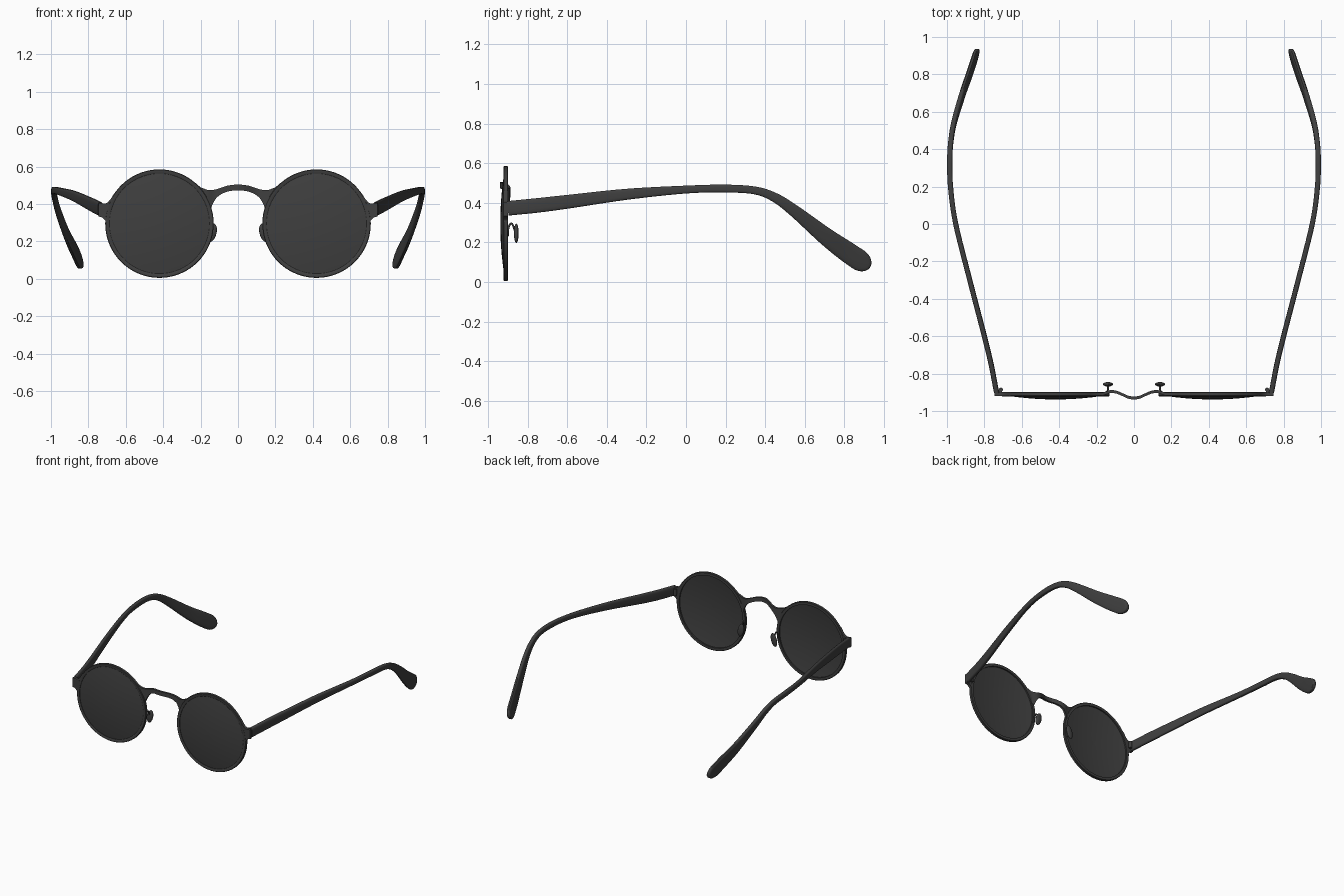
import bpy, bmesh, math
from mathutils import Vector

if "Cube" in bpy.data.objects:
    bpy.data.objects.remove(bpy.data.objects["Cube"])

mat = bpy.data.materials.new("dark grey")
mat.diffuse_color = (0.05, 0.05, 0.05, 1)
mat.use_nodes = True
mat.node_tree.nodes["Principled BSDF"].inputs["Base Color"].default_value = mat.diffuse_color


def finish(name, bm):
    bmesh.ops.recalc_face_normals(bm, faces=bm.faces)
    me = bpy.data.meshes.new(name)
    bm.to_mesh(me)
    bm.free()
    ob = bpy.data.objects.new(name, me)
    bpy.context.collection.objects.link(ob)
    me.materials.append(mat)
    bpy.ops.object.select_all(action='DESELECT')
    ob.select_set(True)
    bpy.context.view_layer.objects.active = ob
    bpy.ops.object.shade_smooth_by_angle(angle=math.radians(40))
    return ob


def loft(name, rings, closed=False):
    """Skin a list of point rings; cap the ends unless the loft is closed."""
    bm = bmesh.new()
    vs = [[bm.verts.new(p) for p in r] for r in rings]
    n = len(vs[0])
    for i in range(len(vs) if closed else len(vs) - 1):
        a, b = vs[i], vs[(i + 1) % len(vs)]
        for j in range(n):
            k = (j + 1) % n
            bm.faces.new((a[j], a[k], b[k], b[j]))
    if not closed:
        bm.faces.new(vs[0])
        bm.faces.new(vs[-1])
    return finish(name, bm)


def smooth_path(pts, steps):
    """Catmull-Rom interpolation of tuples of any length."""
    ps = [Vector(p) for p in pts]
    ps = [2 * ps[0] - ps[1]] + ps + [2 * ps[-1] - ps[-2]]
    out = []
    for a, b, c, d in zip(ps, ps[1:], ps[2:], ps[3:]):
        for i in range(steps):
            t = i / steps
            out.append(0.5 * (2 * b + (c - a) * t + (2 * a - 5 * b + 4 * c - d) * t * t
                              + (3 * b - a - 3 * c + d) * t ** 3))
    return out + [ps[-2]]


def lathe(name, cx, cz, profile, seg=72):
    """Spin an (r, y) closed profile around the y direction."""
    rings = []
    for i in range(seg):
        a = 2 * math.pi * i / seg
        rings.append([(cx + r * math.cos(a), y, cz + r * math.sin(a)) for r, y in profile])
    return loft(name, rings, closed=True)


def plate(name, rows, t):
    """Sheet of thickness 2t from rows of (x, y, top, bottom)."""
    return loft(name, [[(x, y - t, b), (x, y - t, u), (x, y + t, u), (x, y + t, b)]
                       for x, y, u, b in rows])


# Bridge: half outline, mirrored
half = smooth_path([(0, -.931, .504, .473), (.03, -.926, .502, .471), (.06, -.913, .497, .465),
                    (.09, -.9, .487, .453)], 3)
half = [tuple(v) for v in half]
half += [(.115, -.895, .479, .434), (.133, -.897, .475, .405), (.147, -.902, .474, .37),
         (.165, -.908, .476, .39), (.2, -.91, .489, .458), (.235, -.91, .519, .503)]
plate("bridge", [(-x, y, u, b) for x, y, u, b in half[:0:-1]] + half, .008)

# Temple arm centre line: y, z, x, half height
arm = smooth_path([(-.9, .372, .735, .037), (-.75, .387, .764, .037), (-.6, .405, .8, .035),
                   (-.3, .443, .878, .028), (0, .467, .953, .02), (.2, .472, .981, .02),
                   (.35, .462, .985, .02), (.45, .426, .978, .024), (.55, .357, .96, .031),
                   (.7, .235, .915, .044), (.8, .162, .88, .052), (.87, .114, .857, .054)], 6)
# rounded tip
end = arm[-1].copy()
for i in range(1, 8):
    a = math.radians(i * 12)
    d = .072 * math.sin(a)
    arm.append(Vector((end[0] + d * .82, end[1] - d * .57, end[2] - d * .27, .054 * math.cos(a))))

for side, s in (("left", -1), ("right", 1)):
    cx, cz = .42 * s, .295
    # Rim and domed lens
    lathe(side + "_rim", cx, cz, [(.268, -.919), (.271, -.921), (.287, -.921), (.29, -.918),
                                  (.29, -.902), (.287, -.899), (.268, -.899)])
    rs = [.001, .05, .1, .15, .2, .24, .275]
    lathe(side + "_lens", cx, cz, [(r, -.938 + .3 * r * r) for r in rs]
          + [(r, -.931 + .3 * r * r) for r in rs[::-1]])

    # End piece joining rim and arm
    plate(side + "_end_piece", [(x * s, -.91, u, b) for x, u, b in
                                ((.66, .46, .435), (.68, .428, .37), (.695, .41, .27),
                                 (.71, .402, .312), (.725, .402, .328), (.745, .404, .333))], .0105)

    # Temple arm with rounded oblong section
    rings = []
    for i, (y, z, x, h) in enumerate(arm):
        p, q = arm[max(i - 1, 0)], arm[min(i + 1, len(arm) - 1)]
        t = Vector((q[0] - p[0], q[1] - p[1])).normalized()
        w = min(.014, .006 + h * .4)
        ring = []
        for k in range(16):
            a = 2 * math.pi * (k + .5) / 16
            c, e = math.cos(a), math.sin(a)
            u = math.copysign(abs(c) ** .55, c) * w
            v = math.copysign(abs(e) ** .55, e) * h
            ring.append((s * (x + u), y - t.y * v, z + t.x * v))
        rings.append(ring)
    loft(side + "_arm", rings)

    # Hinge barrel and leaf
    loft(side + "_hinge", [[(s * .712 + .011 * math.cos(k * math.pi / 8),
                             -.886 + .011 * math.sin(k * math.pi / 8), z) for k in range(16)]
                           for z in (.345, .395)])
    plate(side + "_hinge_leaf", [(x * s, -.893, .39, .35) for x in (.705, .735)], .007)

    # Nose pad: flattened tilted oval
    bm = bmesh.new()
    bmesh.ops.create_uvsphere(bm, u_segments=24, v_segments=14, radius=1)
    tilt = math.radians(14) * s
    for v in bm.verts:
        x, y, z = v.co.x * .024, v.co.y * .012, v.co.z * .05
        v.co = (s * .139 + x * math.cos(tilt) - z * math.sin(tilt), -.857 + y,
                .246 + x * math.sin(tilt) + z * math.cos(tilt))
    finish(side + "_nose_pad", bm)

    # Nose pad wire
    cu = bpy.data.curves.new(side + "_pad_wire", 'CURVE')
    cu.dimensions = '3D'
    cu.bevel_depth = .005
    cu.bevel_resolution = 2
    cu.use_fill_caps = True
    path = smooth_path([(s * .15, -.9, .23), (s * .143, -.896, .275), (s * .139, -.883, .296),
                        (s * .138, -.871, .28), (s * .139, -.862, .25)], 5)
    sp = cu.splines.new('POLY')
    sp.points.add(len(path) - 1)
    for pt, co in zip(sp.points, path):
        pt.co = (*co, 1)
    cu.materials.append(mat)
    bpy.context.collection.objects.link(bpy.data.objects.new(side + "_pad_wire", cu))
